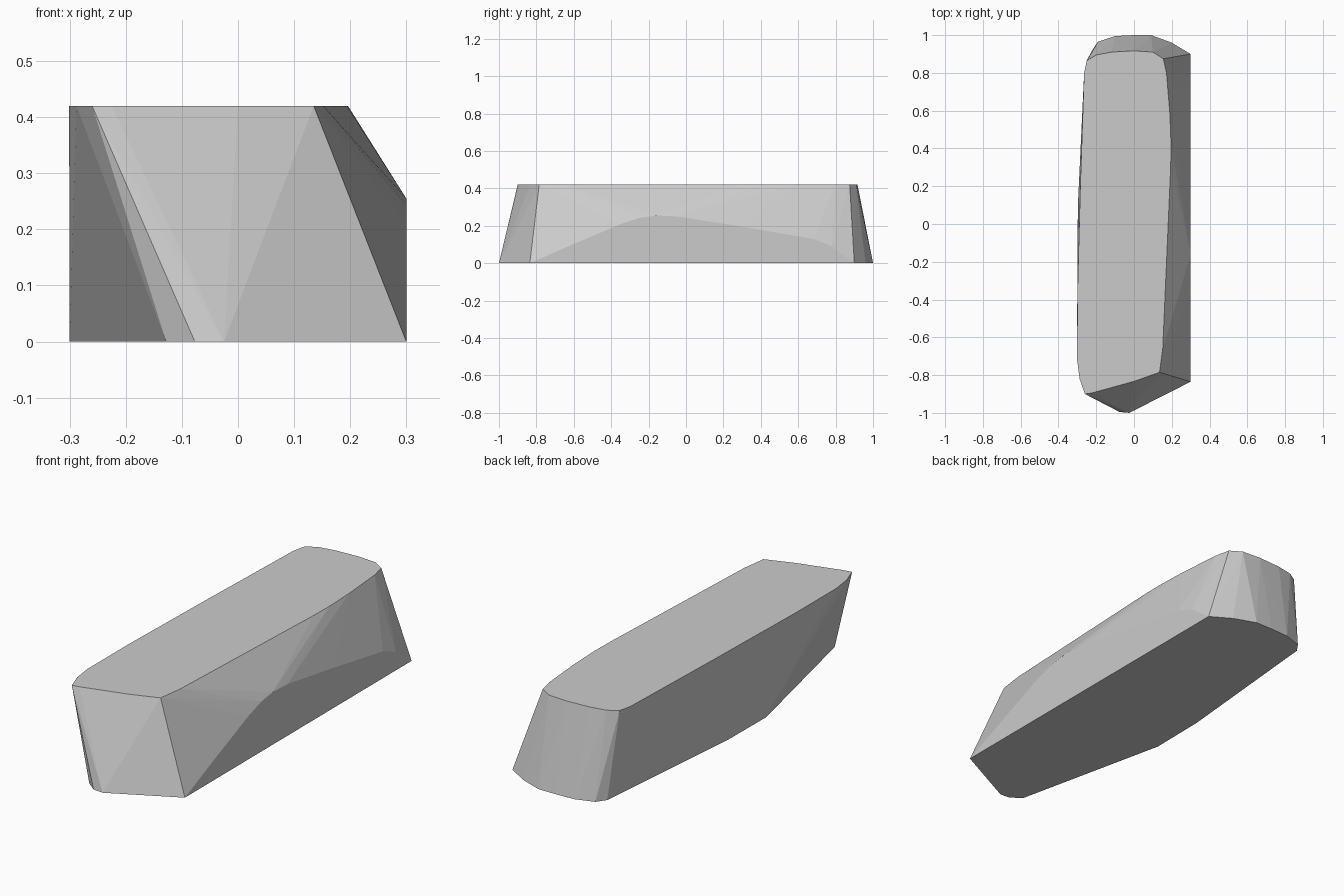
import bpy
import bmesh

# Outlines (x, y) of the top and bottom faces
HEIGHT = 0.42
top = [(-0.26, -0.9), (-0.225, -0.895), (0.0, -0.833), (0.135, -0.785), (0.152, -0.66),
       (0.172, -0.2), (0.194, 0.3), (0.196, 0.42), (0.19, 0.58), (0.172, 0.8),
       (0.155, 0.875), (0.1, 0.91), (0.0, 0.917), (-0.12, 0.91), (-0.2, 0.895),
       (-0.25, 0.865), (-0.264, 0.8), (-0.284, 0.2), (-0.3, -0.4), (-0.301, -0.72),
       (-0.288, -0.82)]
bottom = [(-0.025, -1.0), (0.3, -0.835), (0.3, 0.9), (0.2, 0.96), (0.09, 1.0),
          (0.0, 1.0), (-0.1, 0.995), (-0.19, 0.965), (-0.222, 0.92), (-0.297, 0.1),
          (-0.3, -0.185), (-0.128, -0.955), (-0.077, -0.995)]

# Upper edge (y, z) of the flat cut on the right flank
flank = [(-0.6, 0.103), (-0.35, 0.209), (-0.25, 0.242), (-0.16, 0.255), (-0.05, 0.25),
         (0.3, 0.195), (0.68, 0.13), (0.78, 0.09)]

# Faceted block: hull around both outlines and the flank cut
bm = bmesh.new()
points = [(x, y, HEIGHT) for x, y in top]
points += [(x, y, 0) for x, y in bottom]
points += [(0.3, y, z) for y, z in flank]
for p in points:
    bm.verts.new(p)
hull = bmesh.ops.convex_hull(bm, input=bm.verts[:])
loose = [v for v in bm.verts if not v.link_faces]
bmesh.ops.delete(bm, geom=loose, context='VERTS')
bmesh.ops.dissolve_limit(bm, angle_limit=0.002, verts=bm.verts[:], edges=bm.edges[:])
bmesh.ops.recalc_face_normals(bm, faces=bm.faces[:])

mesh = bpy.data.meshes.new("stone_block")
bm.to_mesh(mesh)
bm.free()
block = bpy.data.objects.new("stone_block", mesh)
bpy.context.collection.objects.link(block)
